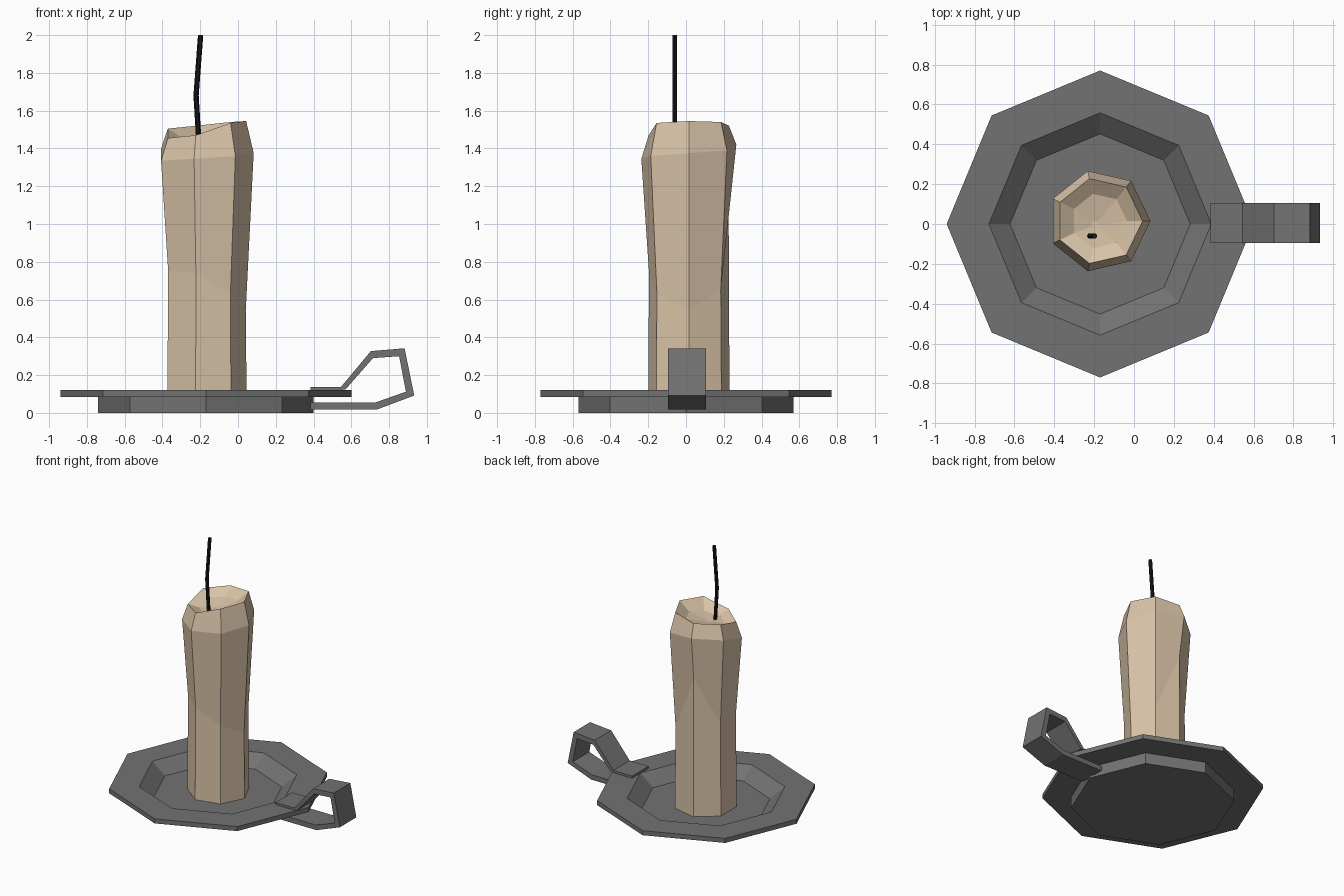
import bpy, math
from mathutils import Vector

if "Cube" in bpy.data.objects:
    bpy.data.objects.remove(bpy.data.objects["Cube"])


def material(name, col):
    m = bpy.data.materials.new(name)
    m.diffuse_color = (*col, 1)
    m.use_nodes = True
    m.node_tree.nodes["Principled BSDF"].inputs["Base Color"].default_value = m.diffuse_color
    return m


METAL = material("dark_grey_metal", (0.17, 0.17, 0.17))
WAX = material("cream_wax", (0.70, 0.55, 0.39))
BLACK = material("black_wick", (0.008, 0.008, 0.009))


def add_mesh(name, verts, faces, mat):
    me = bpy.data.meshes.new(name)
    me.from_pydata(verts, [], faces)
    me.materials.append(mat)
    ob = bpy.data.objects.new(name, me)
    bpy.context.collection.objects.link(ob)
    return ob


def loft(name, rings, mat):
    """Skin a list of equal-sized rings (bottom to top) and cap both ends."""
    n = len(rings[0])
    verts = [v for r in rings for v in r]
    faces = [list(range(n))[::-1]]
    for k in range(len(rings) - 1):
        for i in range(n):
            j = (i + 1) % n
            faces.append((k * n + i, k * n + j, (k + 1) * n + j, (k + 1) * n + i))
    faces.append([(len(rings) - 1) * n + i for i in range(n)])
    return add_mesh(name, verts, faces, mat)


def ring(cx, cy, r, zs, n):
    """Regular n-gon; zs is one height or one height per corner."""
    if not isinstance(zs, (list, tuple)):
        zs = [zs] * n
    return [(cx + r * math.cos(2 * math.pi * i / n),
             cy + r * math.sin(2 * math.pi * i / n), zs[i]) for i in range(n)]


# Octagonal dish: bottom, outer wall, wide rim, sloped well, floor
dish_profile = [(0.57, 0.0), (0.57, 0.085), (0.77, 0.085), (0.77, 0.12),
                (0.558, 0.12), (0.452, 0.035)]
loft("dish", [ring(-0.17, 0, r, z, 8) for r, z in dish_profile], METAL)

# Handle: bent flat strip
outer = [(0.385, 0.137), (0.545, 0.137), (0.703, 0.327), (0.882, 0.342),
         (0.933, 0.092), (0.733, 0.017), (0.385, 0.017)]
inner = [(0.385, 0.097), (0.57, 0.125), (0.715, 0.29), (0.853, 0.3),
         (0.889, 0.112), (0.727, 0.055), (0.385, 0.055)]
loft("handle", [[(x, y, z) for (x, z) in (o, i) for y in
                 ((-0.095, 0.105) if (x, z) == o else (0.105, -0.095))]
                for o, i in zip(outer, inner)], METAL)

# Seven-sided candle with uneven rings and a hollow melted top
cx, cy = -0.175, 0.015
candle = [ring(cx, cy, 0.221, 0.035, 7),
          ring(cx, cy, 0.216, [0.54, 0.65, 1.1, 0.75, 0.75, 0.74, 0.63], 7),
          ring(cx, cy, 0.258, [1.375, 1.39, 1.42, 1.40, 1.335, 1.345, 1.36], 7),
          ring(cx, cy, 0.218, [1.545, 1.54, 1.52, 1.505, 1.455, 1.47, 1.535], 7),
          ring(cx, cy, 0.14, [1.48, 1.48, 1.47, 1.46, 1.435, 1.44, 1.46], 7),
          ring(cx - 0.02, cy - 0.02, 0.02, 1.44, 7)]
loft("candle", candle, WAX)

# Wick: slightly bent hexagonal cord
path = [(-0.205, 1.40), (-0.222, 1.68), (-0.198, 2.0)]
loft("wick", [ring(x, -0.06, 0.014, z, 6) for x, z in path], BLACK)

# Consistent outward normals
import bmesh
for ob in bpy.context.collection.objects:
    bm = bmesh.new()
    bm.from_mesh(ob.data)
    bmesh.ops.recalc_face_normals(bm, faces=bm.faces)
    bm.to_mesh(ob.data)
    bm.free()
